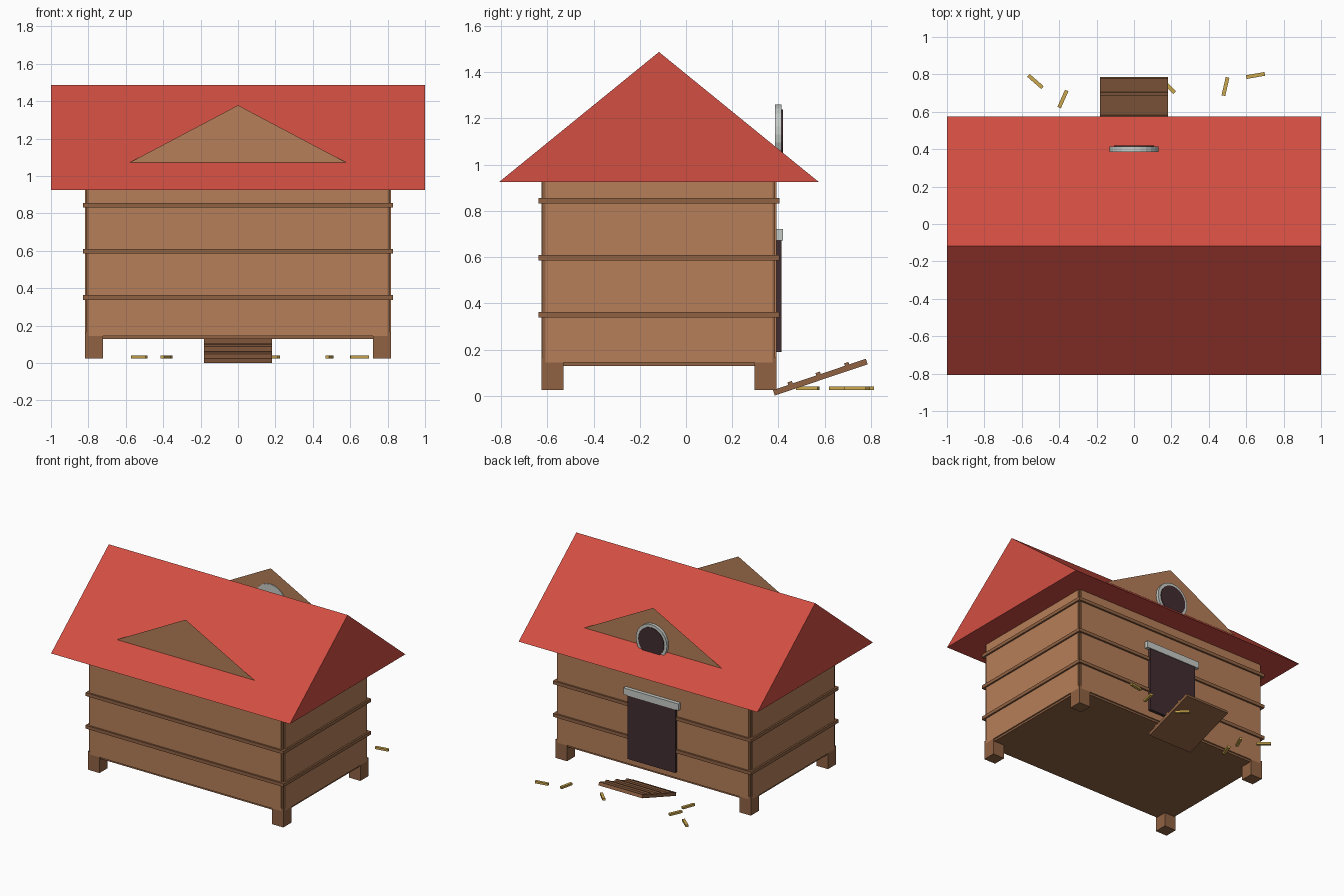
import bpy, bmesh, math
from mathutils import Vector, Matrix

cube = bpy.data.objects.get("Cube")
if cube:
    bpy.data.objects.remove(cube, do_unlink=True)


def material(name, rgb):
    m = bpy.data.materials.new(name)
    lin = [((c / 255 + 0.055) / 1.055) ** 2.4 for c in rgb] + [1]
    m.use_nodes = True
    m.diffuse_color = lin
    m.node_tree.nodes["Principled BSDF"].inputs["Base Color"].default_value = lin
    return m


WALL = material("wall_wood", (182, 127, 88))
TRIM = material("dark_wood", (144, 98, 67))
RED = material("red_roof", (210, 78, 66))
DARK = material("dark_opening", (66, 45, 48))
GREY = material("pale_grey", (198, 203, 198))
STRAW = material("straw_yellow", (204, 168, 78))


def finish(name, bm, mat):
    bmesh.ops.recalc_face_normals(bm, faces=bm.faces)
    me = bpy.data.meshes.new(name)
    bm.to_mesh(me)
    bm.free()
    me.materials.append(mat)
    ob = bpy.data.objects.new(name, me)
    bpy.context.scene.collection.objects.link(ob)
    return ob


def box(name, lo, hi, mat, matrix=None):
    lo, hi = Vector(lo), Vector(hi)
    bm = bmesh.new()
    bmesh.ops.create_cube(bm, size=1)
    bmesh.ops.scale(bm, vec=hi - lo, verts=bm.verts)
    bmesh.ops.translate(bm, vec=(lo + hi) / 2, verts=bm.verts)
    if matrix:
        bm.transform(matrix)
    return finish(name, bm, mat)


def sheet(name, pts, mat, extrude=None):
    bm = bmesh.new()
    face = bm.faces.new([bm.verts.new(p) for p in pts])
    if extrude:
        new = bmesh.ops.extrude_face_region(bm, geom=[face], use_keep_orig=True)
        moved = [g for g in new["geom"] if isinstance(g, bmesh.types.BMVert)]
        bmesh.ops.translate(bm, vec=extrude, verts=moved)
    return finish(name, bm, mat)


def disc(name, radius, y0, y1, z, mat):
    bm = bmesh.new()
    bmesh.ops.create_cone(bm, cap_ends=True, segments=24, radius1=radius,
                          radius2=radius, depth=y1 - y0)
    bm.transform(Matrix.Translation((0, (y0 + y1) / 2, z)) @ Matrix.Rotation(math.pi / 2, 4, "X"))
    return finish(name, bm, mat)


# House body: front/back and side walls meeting in notched corners
CY, HX, HY, N = -0.117, 0.818, 0.509, 0.018
EAVE, RIDGE = 0.925, 1.487
box("long_walls", (-HX + N, CY - HY, 0.143), (HX - N, CY + HY, 0.95), WALL)
box("side_walls", (-HX, CY - HY + N, 0.143), (HX, CY + HY - N, 0.95), WALL)
box("floor", (-HX + 0.01, CY - HY + 0.01, 0.128), (HX - 0.01, CY + HY - 0.01, 0.15), TRIM)

# Corner posts and feet
for sx in (-1, 1):
    for sy in (-1, 1):
        side = ("left" if sx > 0 else "right") + ("_back" if sy > 0 else "_front")
        for part, inset, size, z0, z1 in (("post", 0.006, 0.03, 0.15, 0.94),
                                          ("foot", 0, 0.096, 0.024, 0.165)):
            xs = sorted((sx * (HX - inset), sx * (HX - size)))
            ys = sorted((CY + sy * (HY - inset), CY + sy * (HY - size)))
            if part == "foot":
                # The foot is full below the wall and fills the notch above it
                box("foot_" + side, (xs[0], ys[0], z0), (xs[1], ys[1], 0.143), TRIM)
                xs = sorted((sx * HX, sx * (HX - N)))
                ys = sorted((CY + sy * HY, CY + sy * (HY - N)))
                box("foot_top_" + side, (xs[0], ys[0], 0.143), (xs[1], ys[1], z1), TRIM)
            else:
                box("post_" + side, (xs[0], ys[0], z0), (xs[1], ys[1], z1), TRIM)

# Horizontal bands around the walls
for i, z in enumerate((0.35, 0.597, 0.844)):
    box(f"wall_band_{i + 1}", (-0.83, CY - 0.522, z - 0.0125), (0.83, CY + 0.522, z + 0.0125), TRIM)

# Roof prism
sheet("roof", [(-1, CY - 0.691, EAVE), (-1, CY + 0.691, EAVE), (-1, CY, RIDGE)], RED, (2, 0, 0))

# Thin gables standing out of both roof slopes
for name, s in (("front_gable", -1), ("back_gable", 1)):
    y = CY + s * HY
    sheet(name, [(-0.8, y, 0.955), (0.8, y, 0.955), (0, y, 1.378)], WALL)

# Round window on the back gable
disc("window_ring", 0.13, 0.386, 0.414, 1.13, GREY)
disc("window_pane", 0.108, 0.39, 0.419, 1.13, DARK)

# Doorway and lintel
box("door", (-0.2, 0.385, 0.19), (0.2, 0.414, 0.675), DARK)
box("door_lintel", (-0.23, 0.385, 0.672), (0.23, 0.419, 0.722), GREY)

# Tilted ramp with slats
tilt = Matrix.Translation((0, 0.384, 0.001)) @ Matrix.Rotation(math.radians(18.6), 4, "X")
box("ramp", (-0.183, 0, 0), (0.183, 0.424, 0.025), TRIM, tilt)
for i, d in enumerate((0.08, 0.208, 0.338)):
    box(f"ramp_slat_{i + 1}", (-0.183, d - 0.01, 0.02), (0.183, d + 0.01, 0.036), TRIM, tilt)

# Scattered straws: centre x, centre y, length, heading in degrees
straws = [(-0.527, 0.762, 0.1, -41), (-0.38, 0.668, 0.1, 66), (-0.388, 0.526, 0.1, 70),
          (0.182, 0.737, 0.1, -45), (0.489, 0.735, 0.1, 77), (0.65, 0.794, 0.1, 10)]
for i, (x, y, length, heading) in enumerate(straws):
    place = Matrix.Translation((x, y, 0.033)) @ Matrix.Rotation(math.radians(heading), 4, "Z")
    h = length / 2
    box(f"straw_{i + 1}", (-h, -0.01, -0.008), (h, 0.01, 0.008), STRAW, place)
